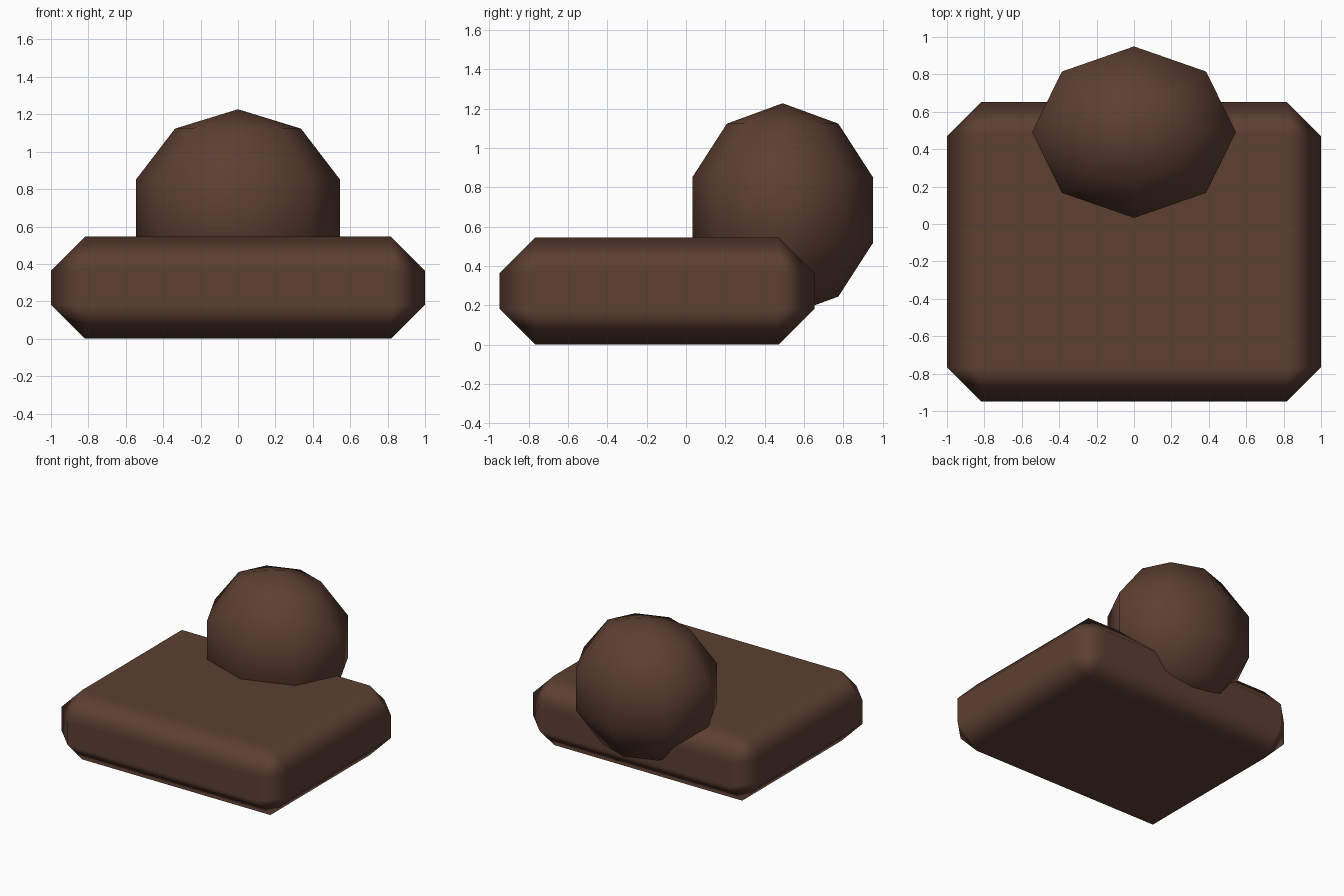
import bpy

cube = bpy.data.objects.get("Cube")
if cube:
    bpy.data.objects.remove(cube, do_unlink=True)

# Single brown material
brown = bpy.data.materials.new("dark_brown")
brown.use_nodes = True
colour = (0.109, 0.05, 0.032, 1)
brown.diffuse_color = colour
bsdf = next(n for n in brown.node_tree.nodes if n.type == 'BSDF_PRINCIPLED')
bsdf.inputs["Base Color"].default_value = colour
bsdf.inputs["Roughness"].default_value = 0.8


def finish(name, size):
    """Name, scale, paint and smooth the active object."""
    obj = bpy.context.object
    obj.name = name
    obj.scale = size
    bpy.ops.object.transform_apply(location=False, rotation=False, scale=True)
    obj.data.materials.append(brown)
    bpy.ops.object.shade_smooth()
    return obj


# Chamfered slab with flat-looking sides and soft edges
bpy.ops.mesh.primitive_cube_add(size=1, location=(0, -0.148, 0.273))
slab = finish("slab", (2, 1.6, 0.546))
bevel = slab.modifiers.new("chamfer", 'BEVEL')
bevel.width = 0.182
bevel.segments = 1
bevel.limit_method = 'NONE'
bevel.harden_normals = True

# Low-poly ball sunk into the back of the slab
bpy.ops.mesh.primitive_uv_sphere_add(segments=8, ring_count=5, radius=1,
                                     location=(0, 0.491, 0.684))
finish("ball", (0.573, 0.482, 0.543))
